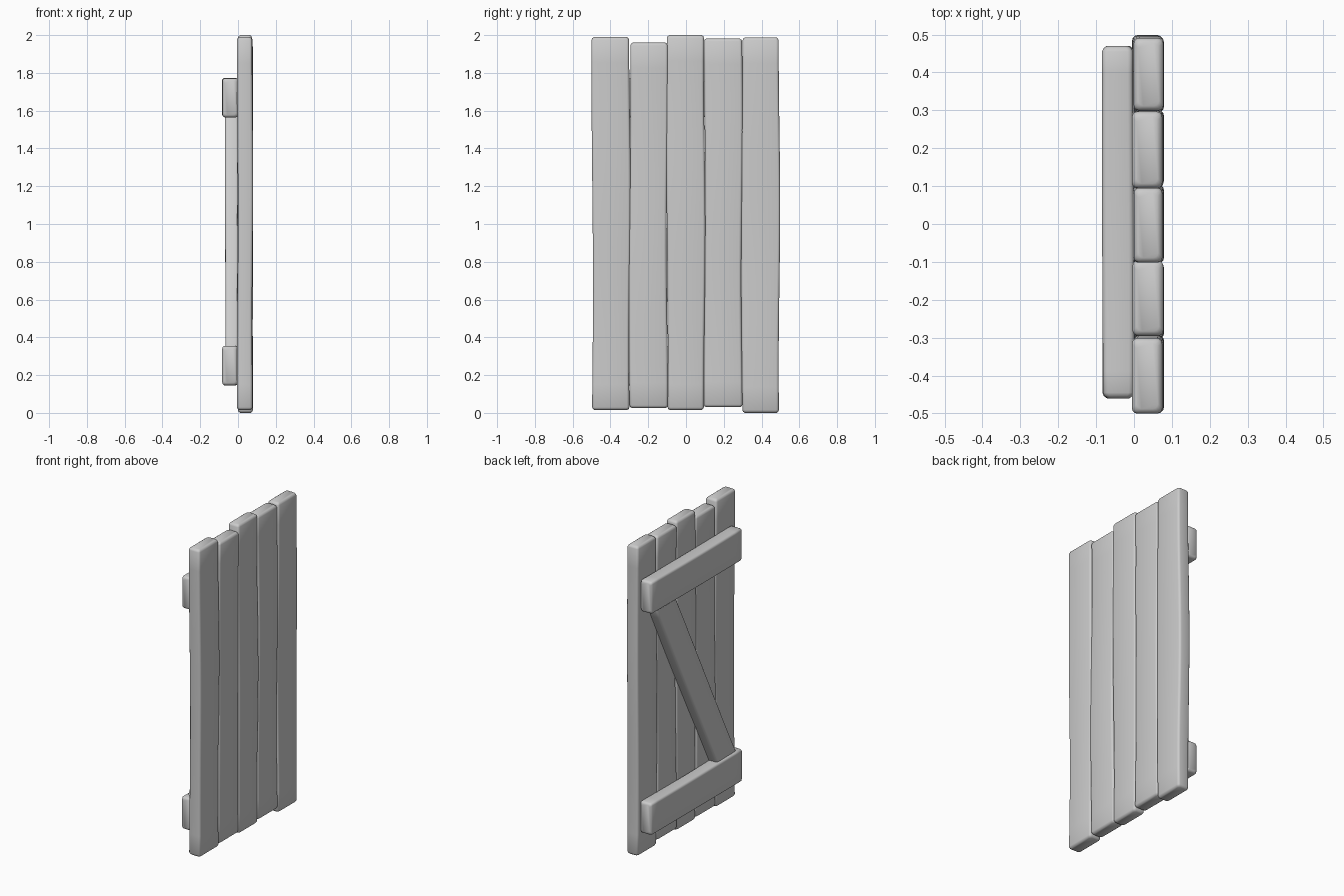
import bpy, bmesh, math, random
from mathutils import Matrix, Vector

if "Cube" in bpy.data.objects:
    bpy.data.objects.remove(bpy.data.objects["Cube"])

random.seed(4)


def board(name, thick, width, length, loc, rot_x=0.0, wobble=0.004, edge=0.014):
    """Hand-hewn board: thickness on x, width on y, length on z, then tilted about x."""
    phases = [random.uniform(0, 6.28) for _ in range(4)]
    bm = bmesh.new()
    # stations along the length: pinched end, full section, gently wavy run, pinched end
    run = [(-0.5 + i / 16) * (length - 0.03) for i in range(17)]
    stations = [(-length / 2, 0.012), (-length / 2 + 0.006, 0.004)]
    stations += [(z, 0.0) for z in run]
    stations += [(length / 2 - 0.006, 0.004), (length / 2, 0.012)]
    rings = []
    for z, inset in stations:
        w = [wobble * math.sin(p + z * k) for p, k in zip(phases, (3.3, 4.1, 2.7, 3.7))]
        x0, x1 = -thick / 2 + inset + w[0] * 0.6, thick / 2 - inset + w[1] * 0.6
        y0, y1 = -width / 2 + inset + w[2], width / 2 - inset + w[3]
        ring = []
        # rounded corners
        for cx, cy, start in ((x1 - edge, y1 - edge, 0), (x0 + edge, y1 - edge, 90),
                              (x0 + edge, y0 + edge, 180), (x1 - edge, y0 + edge, 270)):
            for s in range(4):
                a = math.radians(start + s * 30)
                ring.append(bm.verts.new((cx + edge * math.cos(a), cy + edge * math.sin(a), z)))
        rings.append(ring)
    n = len(rings[0])
    for a, b in zip(rings, rings[1:]):
        for i in range(n):
            j = (i + 1) % n
            bm.faces.new((a[i], a[j], b[j], b[i]))
    bm.faces.new(rings[0][::-1])
    bm.faces.new(rings[-1])
    bm.transform(Matrix.Translation(Vector(loc)) @ Matrix.Rotation(rot_x, 4, 'X'))
    bmesh.ops.recalc_face_normals(bm, faces=bm.faces)
    mesh = bpy.data.meshes.new(name)
    bm.to_mesh(mesh)
    bm.free()
    obj = bpy.data.objects.new(name, mesh)
    bpy.context.collection.objects.link(obj)
    bpy.ops.object.select_all(action='DESELECT')
    obj.select_set(True)
    bpy.context.view_layer.objects.active = obj
    bpy.ops.object.shade_smooth_by_angle(angle=math.radians(50))
    return obj


# five upright planks with uneven ends
ends = [(0.015, 1.99), (0.025, 1.96), (0.015, 2.0), (0.03, 1.982), (0.0, 1.988)]
for i, (low, high) in enumerate(ends):
    board(f"plank_{i + 1}", 0.08, 0.199, high - low,
          (0.037, -0.397 + i * 0.198, (low + high) / 2))

# cross battens on the rear
for name, z in (("lower_batten", 0.25), ("upper_batten", 1.67)):
    board(name, 0.082, 0.205, 0.93, (-0.042, 0.005, z), math.pi / 2, 0.003)

# diagonal brace, ends tucked into the battens
board("diagonal_brace", 0.07, 0.18, 1.53, (-0.033, -0.01, 0.96),
      -math.atan2(0.62, 1.22), 0.002)
